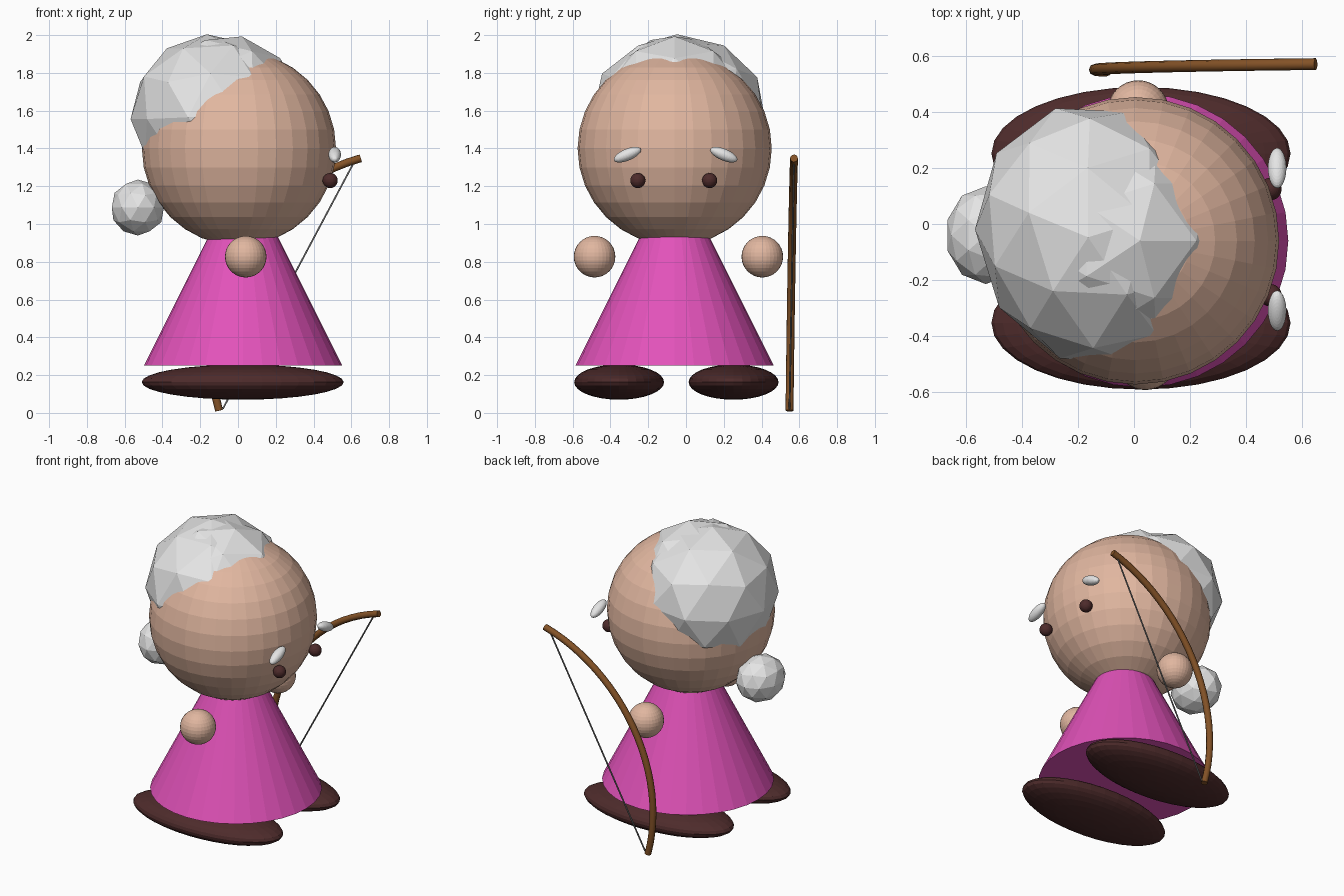
import bpy, math
from mathutils import Vector

if "Cube" in bpy.data.objects:
    bpy.data.objects.remove(bpy.data.objects["Cube"])


def material(name, rgb):
    m = bpy.data.materials.new(name)
    m.use_nodes = True
    m.diffuse_color = (*rgb, 1)
    m.node_tree.nodes["Principled BSDF"].inputs["Base Color"].default_value = (*rgb, 1)
    return m


skin = material("skin", (0.75, 0.47, 0.35))
white = material("white_hair", (0.78, 0.78, 0.78))
pink = material("pink_dress", (0.76, 0.085, 0.49))
dark = material("dark_brown", (0.075, 0.024, 0.024))
wood = material("bow_wood", (0.23, 0.085, 0.02))
grey = material("string_grey", (0.16, 0.16, 0.16))


def finish(name, mat, scale=(1, 1, 1)):
    obj = bpy.context.object
    obj.name = name
    obj.scale = scale
    obj.data.materials.append(mat)
    return obj


def ball(name, mat, loc, scale, rot=(0, 0, 0)):
    bpy.ops.mesh.primitive_uv_sphere_add(segments=32, ring_count=16, radius=1, location=loc, rotation=rot)
    return finish(name, mat, scale)


def faceted_ball(name, mat, loc, scale, rot=(0, 0, 0)):
    bpy.ops.mesh.primitive_ico_sphere_add(subdivisions=2, radius=1, location=loc, rotation=rot)
    return finish(name, mat, scale)


def tube(name, mat, points, radius, resolution):
    curve = bpy.data.curves.new(name, "CURVE")
    curve.dimensions = "3D"
    curve.bevel_depth = radius
    curve.bevel_resolution = resolution
    curve.use_fill_caps = True
    spline = curve.splines.new("POLY")
    spline.points.add(len(points) - 1)
    for p, co in zip(spline.points, points):
        p.co = (*co, 1)
    obj = bpy.data.objects.new(name, curve)
    bpy.context.collection.objects.link(obj)
    curve.materials.append(mat)
    return obj


# Head and dress
ball("head", skin, (0.005, -0.06, 1.4), (0.514,) * 3)
bpy.ops.mesh.primitive_cone_add(vertices=32, radius1=0.525, radius2=0, depth=1.05, location=(0.027, -0.06, 0.775))
finish("dress", pink)

# Hair: two overlapping caps and a bun
faceted_ball("hair_front", white, (-0.08, -0.06, 1.58), (0.425, 0.41, 0.425), (0, 0.24, 0))
faceted_ball("hair_back", white, (-0.14, -0.04, 1.58), (0.425, 0.475, 0.425), (0, -0.06, 0.3))
faceted_ball("hair_bun", white, (-0.53, -0.04, 1.087), (0.145, 0.175, 0.148))

# Paired parts: the face looks along +x
for side, label in ((-1, "right"), (1, "left")):
    ball(label + "_foot", dark, (0.025, -0.051 + side * 0.303, 0.163), (0.535, 0.238, 0.093))
    ball(label + "_hand", skin, (0.028 - side * 0.013, -0.04 + side * 0.444, 0.827), (0.11,) * 3)
    ball(label + "_eye", dark, (0.488, -0.065 + side * 0.19, 1.23), (0.04,) * 3)
    ball(label + "_eyebrow", white, (0.512, -0.055 + side * 0.255, 1.367),
         (0.033, 0.077, 0.031), (-side * 0.4, 0, 0))

# Bow: a quarter-circle stave between its two tips, with a straight string
low, high = Vector((-0.1, 0.548, 0.012)), Vector((0.65, 0.572, 1.348))
chord = high - low
along = chord.normalized()
outward = Vector((-along.z, 0, along.x)).normalized()
half = math.pi / 4
radius = chord.length / 2 / math.sin(half)
centre = (low + high) / 2 - outward * radius * math.cos(half)
steps = 24
arc = []
for i in range(steps + 1):
    a = -half + 2 * half * i / steps
    arc.append(centre + along * radius * math.sin(a) + outward * radius * math.cos(a))
tube("bow_stave", wood, arc, 0.021, 2)
tube("bow_string", grey, [low + Vector((0.02, 0, 0.01)), high - Vector((0.03, 0, 0.01))], 0.005, 1)
